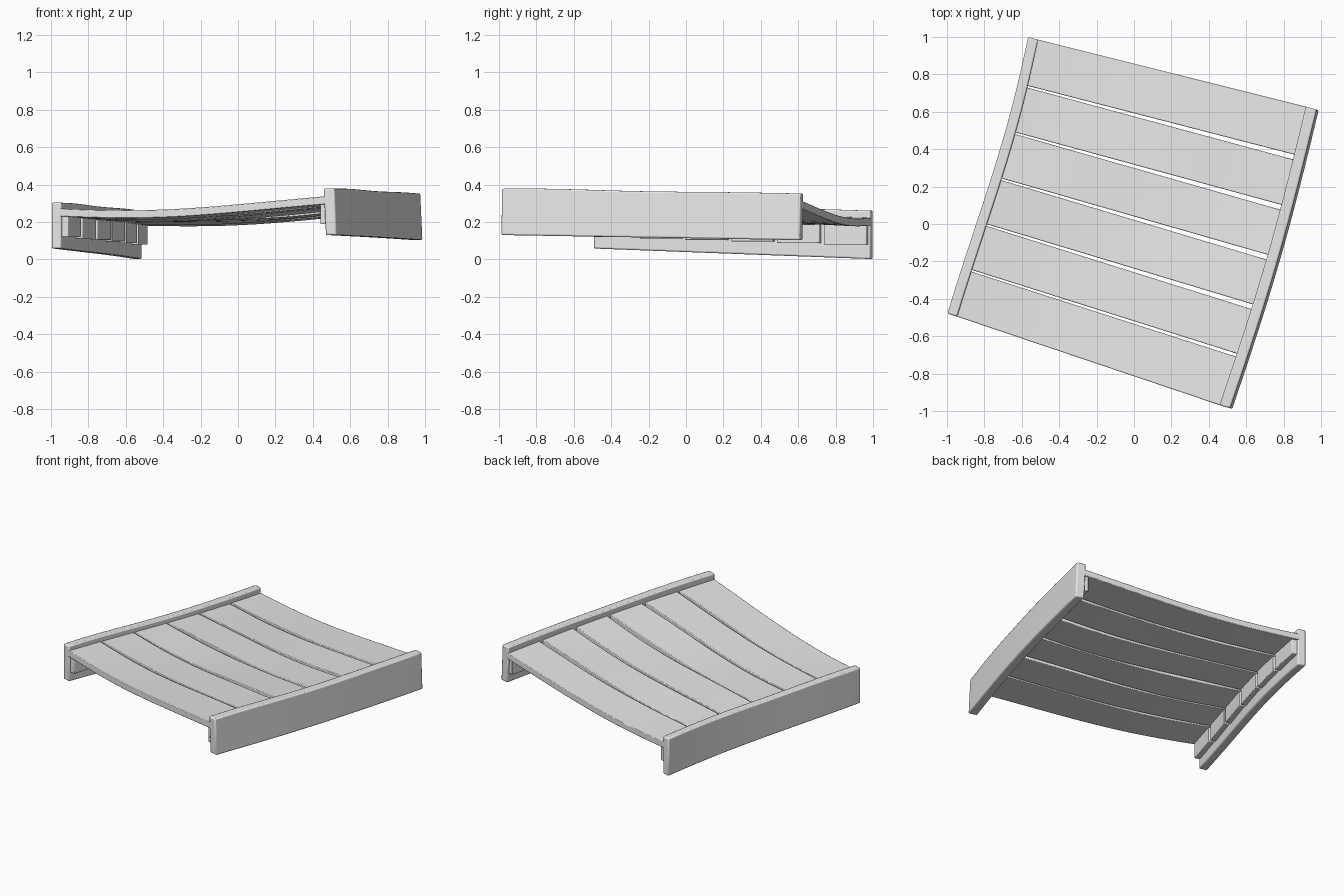
import bpy, bmesh, math, random
from mathutils import Vector

random.seed(4)
if "Cube" in bpy.data.objects:
    bpy.data.objects.remove(bpy.data.objects["Cube"], do_unlink=True)

grey = bpy.data.materials.new("plain_grey")
grey.use_nodes = True
grey.diffuse_color = (0.8, 0.8, 0.8, 1)
grey.node_tree.nodes["Principled BSDF"].inputs["Base Color"].default_value = (0.8, 0.8, 0.8, 1)


def mix(a, b, t):
    return a + (b - a) * t


def loft(name, sections, bevel):
    """Closed solid through a row of four-cornered sections."""
    bm = bmesh.new()
    rings = [[bm.verts.new(p) for p in s] for s in sections]
    for a, b in zip(rings, rings[1:]):
        for i in range(4):
            j = (i + 1) % 4
            bm.faces.new((a[i], a[j], b[j], b[i]))
    bm.faces.new(rings[0])
    bm.faces.new(rings[-1])
    bmesh.ops.recalc_face_normals(bm, faces=bm.faces)
    mesh = bpy.data.meshes.new(name)
    bm.to_mesh(mesh)
    bm.free()
    mesh.materials.append(grey)
    obj = bpy.data.objects.new(name, mesh)
    bpy.context.collection.objects.link(obj)
    mod = obj.modifiers.new("soft_edges", "BEVEL")
    mod.width = bevel
    mod.segments = 2
    mod.limit_method = "ANGLE"
    bpy.ops.object.select_all(action="DESELECT")
    obj.select_set(True)
    bpy.context.view_layer.objects.active = obj
    bpy.ops.object.shade_smooth_by_angle(angle=math.radians(35))
    return obj


ACROSS = Vector((0.96, -0.28, 0))


# Inner faces of the two rails, t runs from front to back
def left_inner(t):
    p = mix(Vector((-0.945, -0.495, 0)), Vector((-0.513, 0.985, 0)), t)
    return p + ACROSS * 0.024 * math.sin(math.pi * t ** 1.5)


def right_inner(t):
    p = mix(Vector((0.468, -0.972, 0)), Vector((0.93, 0.625, 0)), t)
    return p + ACROSS * 0.024 * math.sin(math.pi * t)


def at_z(p, z):
    return Vector((p.x, p.y, z))


def rail(name, inner, out, low, high, lean):
    sections = []
    for k in range(17):
        t = k / 16
        p = inner(t)
        wave = 0.004 * math.sin(9 * t)
        bottom = mix(*low, t)
        top = mix(*high, t) + wave * (1 - t)
        q = p + out
        sections.append([at_z(p, bottom), at_z(q, bottom),
                         at_z(q - ACROSS * lean, top), at_z(p - ACROSS * lean, top)])
    loft(name, sections, 0.008)


rail("left_side_rail", right_inner, ACROSS * 0.06, (0.13, 0.103), (0.378, 0.352), 0.012)
rail("right_side_rail", left_inner, ACROSS * -0.055, (0.058, 0.002), (0.303, 0.26), 0.0)


# Height of the plank tops at each rail
def left_top(t):
    return mix(0.272, 0.222, t)


def right_top(t):
    return mix(0.338, 0.312, t)


THICK = 0.042
COUNT = 6
for i in range(COUNT):
    gap_l = 0.003
    gap_r = 0.008 if i > 0 else 0.002
    a, b = i / COUNT, (i + 1) / COUNT
    la, lb = a + gap_l * (i > 0), b - gap_l * (i < COUNT - 1)
    ra, rb = a + gap_r * (i > 0), b - gap_r * (i < COUNT - 1)
    bends = [random.uniform(-0.009, 0.009) for _ in range(2)]

    # Sagging, slightly twisted plank, let into both rails
    sections = []
    for k in range(17):
        u = k / 16
        ring = []
        for tl, tr, bend in ((la, ra, bends[0]), (lb, rb, bends[1])):
            p = mix(left_inner(tl) - ACROSS * 0.01, right_inner(tr) + ACROSS * 0.005, u)
            sag = 0.03 * math.sin(math.pi * u) - bend * math.sin(2 * math.pi * u)
            z = mix(left_top(tl), right_top(tr), u) - sag
            ring.append((at_z(p, z - THICK), at_z(p, z)))
        sections.append([ring[0][0], ring[0][1], ring[1][1], ring[1][0]])
    loft(f"deck_plank_{i + 1}", sections, 0.004)

    # Support block under each plank end
    for side, inner, height, sign in (("right", left_inner, left_top, 1),
                                      ("left", right_inner, right_top, -1)):
        ends = []
        for t in (a + 0.008, b - 0.008):
            p = inner(t) - ACROSS * 0.01 * sign
            q = inner(t) + ACROSS * 0.035 * sign
            top = height(t) - THICK + 0.01
            low = height((a + b) / 2) - 0.148
            ends.append([at_z(p, low), at_z(q, low), at_z(q, top), at_z(p, top)])
        loft(f"{side}_support_block_{i + 1}", ends, 0.004)
